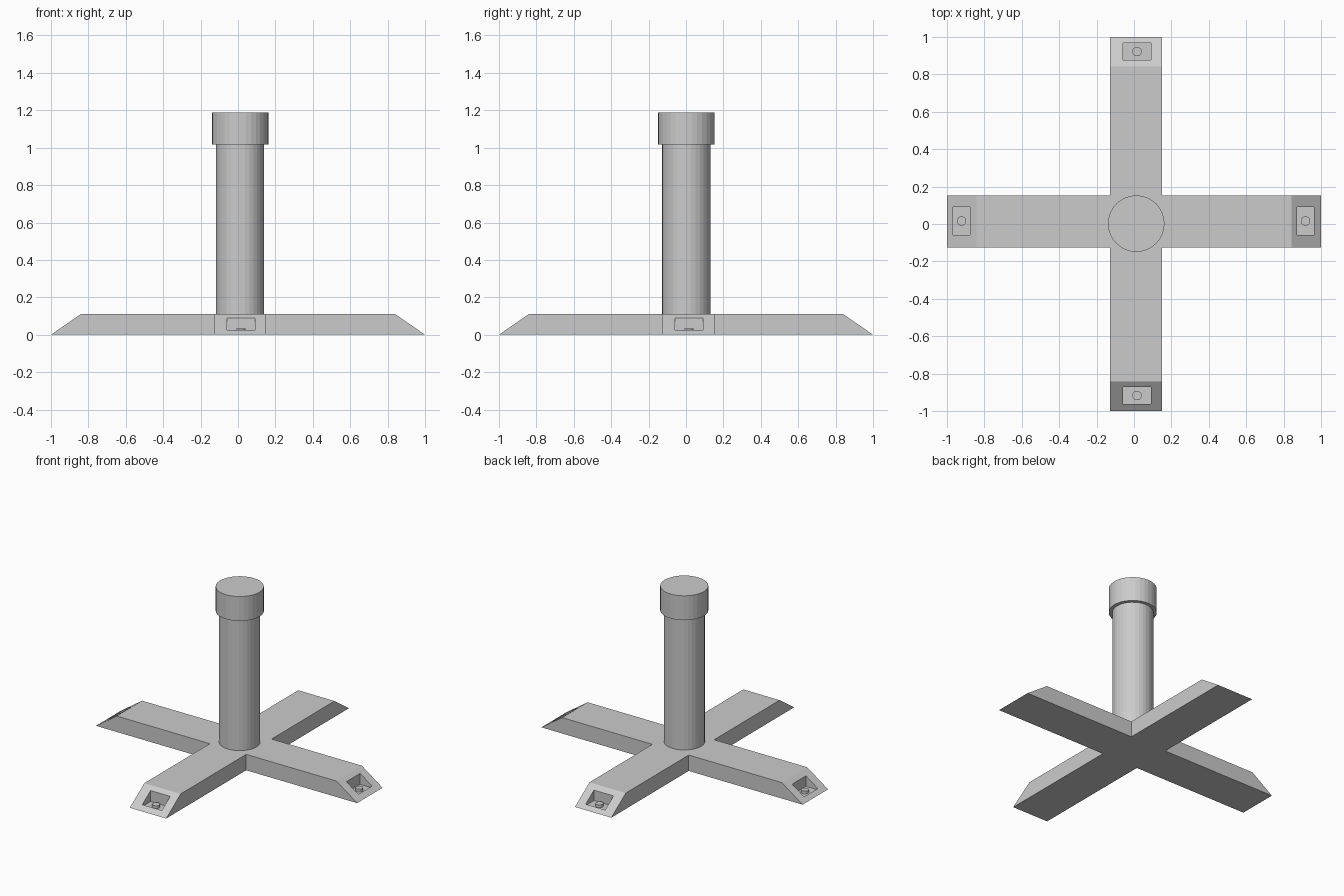
import bpy, bmesh

if "Cube" in bpy.data.objects:
    bpy.data.objects.remove(bpy.data.objects["Cube"])

CX, CY = 0.011, 0.014      # centre lines of the crossing feet
HALF_W = 0.139             # half width of a foot
TOP = 0.11                 # height of the feet
FLOOR = 0.013              # floor of the end pockets
PIN = 0.016                # offset of pockets and studs from the axes


def mesh_object(name, bm):
    bmesh.ops.recalc_face_normals(bm, faces=bm.faces)
    me = bpy.data.meshes.new(name)
    bm.to_mesh(me)
    bm.free()
    ob = bpy.data.objects.new(name, me)
    bpy.context.collection.objects.link(ob)
    return ob


def cylinder(name, x, y, r, z0, z1, sides=32):
    bpy.ops.mesh.primitive_cylinder_add(vertices=sides, radius=r, depth=z1 - z0,
                                        location=(x, y, (z0 + z1) / 2))
    bpy.context.object.name = name


def outline(reach):
    """Plus-shaped footprint with the given reach from the origin."""
    x0, x1, y0, y1 = CX - HALF_W, CX + HALF_W, CY - HALF_W, CY + HALF_W
    r = reach
    return [(x1, y0), (r, y0), (r, y1), (x1, y1), (x1, r), (x0, r),
            (x0, y1), (-r, y1), (-r, y0), (x0, y0), (x0, -r), (x1, -r)]


# Cross base with sloping ends
bm = bmesh.new()
low = [bm.verts.new((x, y, 0)) for x, y in outline(1.0)]
high = [bm.verts.new((x, y, TOP)) for x, y in outline(0.841)]
bm.faces.new(low)
bm.faces.new(high)
for i in range(12):
    j = (i + 1) % 12
    bm.faces.new((low[i], low[j], high[j], high[i]))
base = mesh_object("cross_base", bm)

# Pockets in the sloping ends, each with a round stud
bm = bmesh.new()
ends = [(0.917, PIN, 0.091, 0.15), (-0.922, PIN, 0.091, 0.15),
        (PIN, 0.922, 0.15, 0.091), (PIN, -0.917, 0.15, 0.091)]
for n, (x, y, sx, sy) in enumerate(ends):
    box = bmesh.ops.create_cube(bm, size=1)["verts"]
    bmesh.ops.scale(bm, vec=(sx, sy, 0.2), verts=box)
    bmesh.ops.translate(bm, vec=(x, y, FLOOR + 0.1), verts=box)
    cylinder(f"pocket_stud_{n + 1}", x, y, 0.025, FLOOR - 0.005, 0.032)
cutter = mesh_object("pocket_cutter", bm)
cutter.hide_render = True
cutter.hide_viewport = True
cut = base.modifiers.new("pockets", 'BOOLEAN')
cut.operation = 'DIFFERENCE'
cut.solver = 'EXACT'
cut.object = cutter

# Post and cap
cylinder("post", CX, 0.002, 0.129, TOP - 0.01, 1.03)
cylinder("post_cap", CX + 0.001, 0.002, 0.151, 1.018, 1.187)
